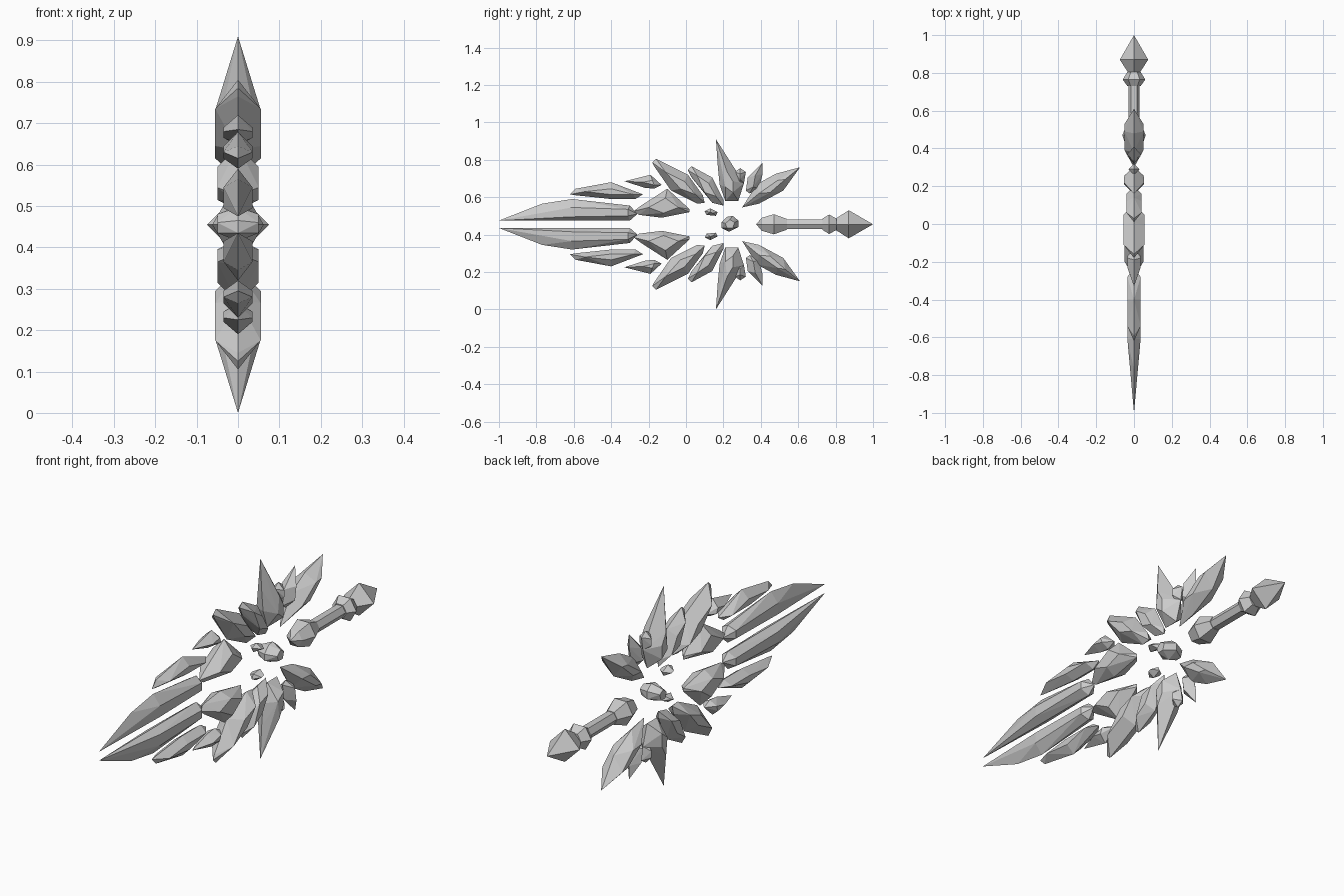
import bpy
import bmesh
import math

MIDDLE = 0.455  # height of the mirror plane and of the grip axis

if "Cube" in bpy.data.objects:
    bpy.data.objects.remove(bpy.data.objects["Cube"], do_unlink=True)

stone = bpy.data.materials.new("pale_grey_crystal")
stone.use_nodes = True
stone.diffuse_color = (0.6, 0.6, 0.6, 1)
stone.node_tree.nodes["Principled BSDF"].inputs["Base Color"].default_value = (0.6, 0.6, 0.6, 1)


def finish(bm, name):
    """Turn a bmesh into a flat-shaded object at sword height."""
    bmesh.ops.recalc_face_normals(bm, faces=bm.faces)
    mesh = bpy.data.meshes.new(name)
    bm.to_mesh(mesh)
    bm.free()
    mesh.materials.append(stone)
    obj = bpy.data.objects.new(name, mesh)
    obj.location.z = MIDDLE
    bpy.context.collection.objects.link(obj)
    return obj


def crystal(name, rim, ridge, thickness, side=1):
    """Faceted shard: a rim in the centre plane and a raised ridge on both faces."""
    bm = bmesh.new()
    for y, h in rim:
        bm.verts.new((0, y, h * side))
    for y, h in ridge:
        for x in (-thickness, thickness):
            bm.verts.new((x, y, h * side))
    hull = bmesh.ops.convex_hull(bm, input=bm.verts)
    spare = set(hull["geom_interior"]) | set(hull["geom_unused"])
    spare = [v for v in spare if isinstance(v, bmesh.types.BMVert)]
    bmesh.ops.delete(bm, geom=spare, context="VERTS")
    bmesh.ops.dissolve_limit(bm, angle_limit=math.radians(1), verts=bm.verts, edges=bm.edges)
    return finish(bm, name)


def crystal_pair(name, rim, ridge, thickness):
    """The same shard above and below the grip axis."""
    crystal("upper_" + name, rim, ridge, thickness, side=1)
    crystal("lower_" + name, rim, ridge, thickness, side=-1)


def turned(name, profile, sides):
    """Faceted turned part along y from (position, radius) pairs."""
    bm = bmesh.new()
    rings = []
    for y, radius in profile:
        ring = []
        for i in range(sides):
            angle = math.tau * i / sides
            ring.append(bm.verts.new((radius * math.cos(angle), y, radius * math.sin(angle))))
        rings.append(ring)
    for a, b in zip(rings, rings[1:]):
        for i in range(sides):
            j = (i + 1) % sides
            bm.faces.new((a[i], a[j], b[j], b[i]))
    bm.faces.new(rings[0])
    bm.faces.new(rings[-1])
    bmesh.ops.remove_doubles(bm, verts=bm.verts, dist=0.0005)
    return finish(bm, name)


# Long split blade
crystal_pair(
    "main_blade",
    rim=[(-1, .02), (-.77, .11), (-.61, .135), (-.3, .1), (-.26, .055), (-.3, .02)],
    ridge=[(-.61, .04), (-.61, .09), (-.31, .045), (-.31, .08)],
    thickness=.035,
)
crystal_pair(
    "blade_root",
    rim=[(-.28, .07), (-.24, .1), (-.1, .19), (.02, .08), (.02, .065), (-.13, .035), (-.25, .05)],
    ridge=[(-.2, .09), (-.11, .14), (-.04, .09), (-.12, .06)],
    thickness=.05,
)

# Outer edge shards along the blade
crystal_pair(
    "outer_blade_shard",
    rim=[(-.62, .16), (-.59, .19), (-.4, .225), (-.23, .16), (-.27, .135), (-.4, .135), (-.59, .155)],
    ridge=[(-.54, .175), (-.4, .19), (-.28, .16), (-.41, .16)],
    thickness=.035,
)
crystal_pair(
    "small_blade_shard",
    rim=[(-.33, .23), (-.19, .265), (-.13, .21), (-.17, .19), (-.22, .195)],
    ridge=[(-.23, .225), (-.18, .235), (-.17, .21)],
    thickness=.035,
)

# Shards fanning around the core
crystal_pair(
    "front_wing_shard",
    rim=[(-.18, .33), (-.16, .35), (.01, .265), (.09, .155), (.1, .115), (.06, .11), (-.08, .18), (-.17, .31)],
    ridge=[(-.11, .28), (-.01, .23), (.05, .16), (-.03, .19)],
    thickness=.055,
)
crystal_pair(
    "inner_wing_shard",
    rim=[(.01, .29), (.03, .31), (.14, .25), (.2, .13), (.2, .1), (.14, .115), (.03, .25)],
    ridge=[(.06, .26), (.12, .22), (.16, .15), (.1, .17)],
    thickness=.04,
)
crystal_pair(
    "guard_spike",
    rim=[(.16, .455), (.25, .31), (.31, .22), (.28, .125), (.21, .125), (.18, .21), (.17, .31)],
    ridge=[(.22, .28), (.25, .23), (.25, .17), (.21, .2)],
    thickness=.054,
)
crystal_pair(
    "guard_chip",
    rim=[(.26, .28), (.29, .3), (.32, .28), (.31, .22), (.28, .21)],
    ridge=[(.29, .27), (.29, .24)],
    thickness=.03,
)
crystal_pair(
    "small_guard_shard",
    rim=[(.32, .18), (.33, .25), (.41, .33), (.41, .27), (.39, .19), (.34, .165)],
    ridge=[(.37, .26), (.36, .2)],
    thickness=.035,
)
crystal_pair(
    "rear_wing_shard",
    rim=[(.3, .09), (.38, .215), (.48, .27), (.61, .305), (.52, .18), (.39, .11)],
    ridge=[(.39, .165), (.49, .235), (.53, .24), (.45, .17)],
    thickness=.05,
)

# Floating core gem and its two chips
crystal_pair(
    "core_chip",
    rim=[(.1, .07), (.13, .085), (.17, .065), (.16, .045), (.11, .05)],
    ridge=[(.13, .065), (.145, .06)],
    thickness=.03,
)
crystal(
    "core_gem",
    rim=[(.19, .01), (.22, .04), (.25, .045), (.28, .02), (.28, -.015), (.23, -.04), (.19, -.02)],
    ridge=[(.21, .005), (.235, .025), (.26, .01), (.25, -.02), (.22, -.02)],
    thickness=.05,
)

# Grip, collar and pommel
turned("grip_knob", [(.375, 0), (.405, .04), (.47, .062), (.54, .033)], sides=6)
turned("grip_shaft", [(.53, .03), (.74, .03)], sides=6)
turned("grip_collar", [(.73, .035), (.765, .06), (.805, .035)], sides=6)
turned("pommel", [(.8, .03), (.87, .075), (1, 0)], sides=4)
